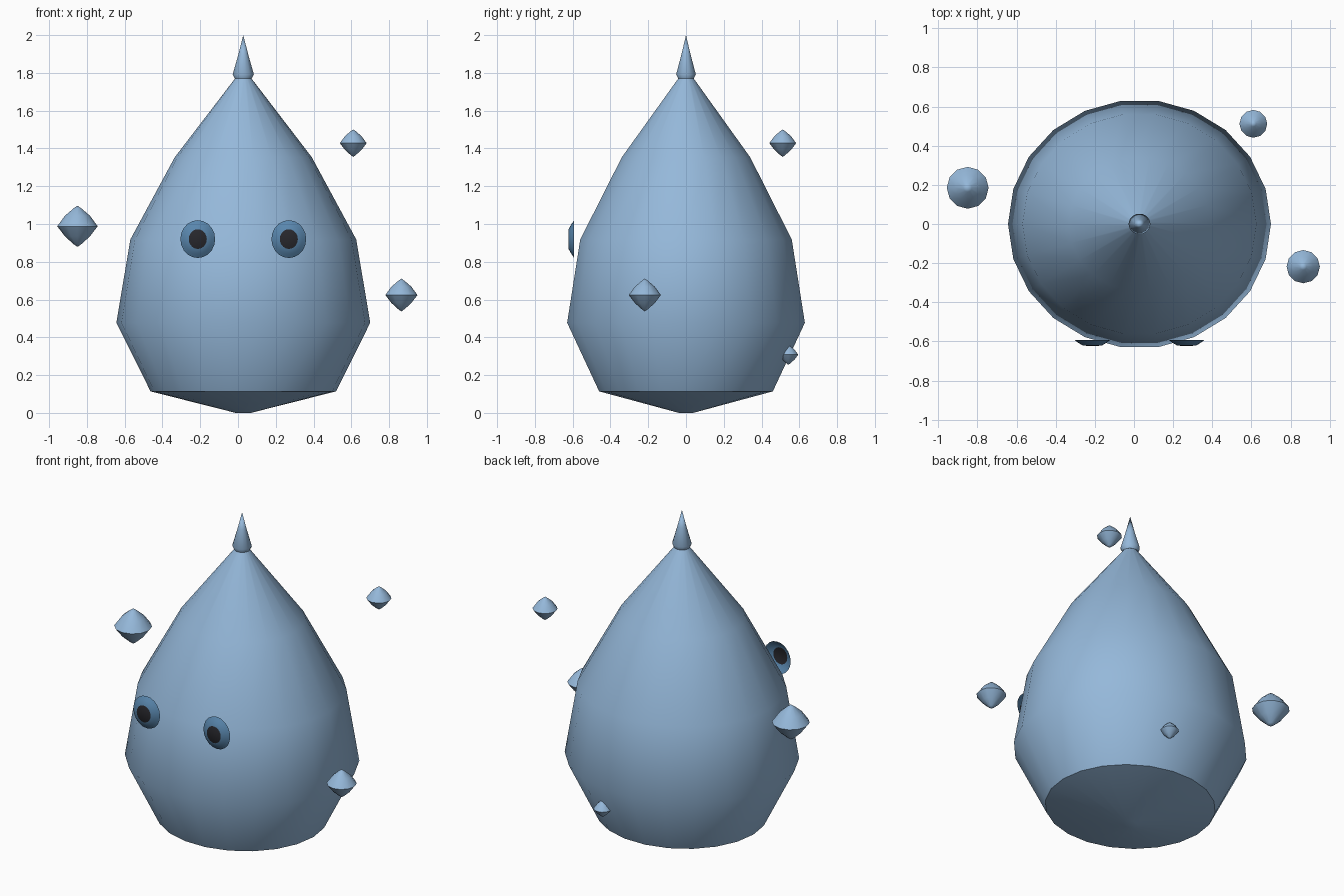
import bpy, bmesh, math

if "Cube" in bpy.data.objects:
    bpy.data.objects.remove(bpy.data.objects["Cube"])

CX = 0.028  # axis of the body


def material(name, rgb):
    m = bpy.data.materials.new(name)
    m.diffuse_color = (*rgb, 1)
    m.use_nodes = True
    m.node_tree.nodes["Principled BSDF"].inputs["Base Color"].default_value = m.diffuse_color
    return m


BLUE = material("soft blue", (0.30, 0.48, 0.70))
IRIS = material("deep blue", (0.10, 0.24, 0.42))
DARK = material("near black", (0.02, 0.02, 0.025))


def lathe(name, profile, sides, location, scale=(1, 1, 1), rotation=(0, 0, 0),
          mats=(BLUE,), angle=45, dark_radius=None):
    """Revolve (radius, z) points, listed bottom to top, around z."""
    bm = bmesh.new()
    rings = []
    for r, z in profile:
        if r == 0:
            rings.append([bm.verts.new((0, 0, z))] * sides)
        else:
            rings.append([bm.verts.new((r * math.cos(2 * math.pi * i / sides),
                                        r * math.sin(2 * math.pi * i / sides), z))
                          for i in range(sides)])
    for low, high in zip(rings, rings[1:]):
        for i in range(sides):
            j = (i + 1) % sides
            corners = list(dict.fromkeys((low[i], low[j], high[j], high[i])))
            f = bm.faces.new(corners)
            # inner faces (the pupil) take the second material
            if dark_radius and max(v.co.xy.length for v in corners) <= dark_radius:
                f.material_index = 1
    mesh = bpy.data.meshes.new(name)
    bm.to_mesh(mesh)
    bm.free()
    for m in mats:
        mesh.materials.append(m)
    ob = bpy.data.objects.new(name, mesh)
    bpy.context.collection.objects.link(ob)
    ob.location, ob.scale, ob.rotation_euler = location, scale, rotation
    bpy.ops.object.select_all(action='DESELECT')
    ob.select_set(True)
    bpy.context.view_layer.objects.active = ob
    bpy.ops.object.shade_smooth_by_angle(angle=math.radians(angle))
    return ob


# Drop-shaped body, slightly flattened front to back
lathe("body", [(0, 0), (0.04, 0), (0.491, 0.114), (0.672, 0.477), (0.598, 0.918),
               (0.363, 1.353), (0.04, 1.775), (0, 1.775)],
      22, (CX, 0, 0), (1, 0.946, 1))

# Pointed tip
lathe("tip", [(0, 1.77), (0.045, 1.77), (0.056, 1.793), (0.026, 1.898), (0, 2.0)],
      14, (CX, 0, 0), (1, 0.95, 1))

# Floating droplets: x, y, z, radius
droplets = [(-0.85, 0.185, 0.988, 0.107), (0.865, -0.218, 0.624, 0.085),
            (0.61, 0.512, 1.428, 0.071), (0.193, 0.542, 0.308, 0.052)]
for n, (x, y, z, r) in enumerate(droplets, 1):
    lathe(f"droplet_{n}", [(0, -1.02), (0.2, -0.88), (0.62, -0.5), (1, 0),
                           (0.62, 0.52), (0.2, 0.88), (0, 1.02)],
          12, (x, y, z), (r, r, r), angle=50)

# Eyes: shallow domed plates with a dark pupil, facing -y
for side, sx in (("left", -1), ("right", 1)):
    lathe(f"{side}_eye", [(1.0, 0), (0.8, 0.014), (0.52, 0.03), (0, 0.031)],
          20, (CX + sx * 0.241, -0.592, 0.92), (0.092, 0.1, 1),
          (math.pi / 2, 0, 0), (IRIS, DARK), dark_radius=0.53)
